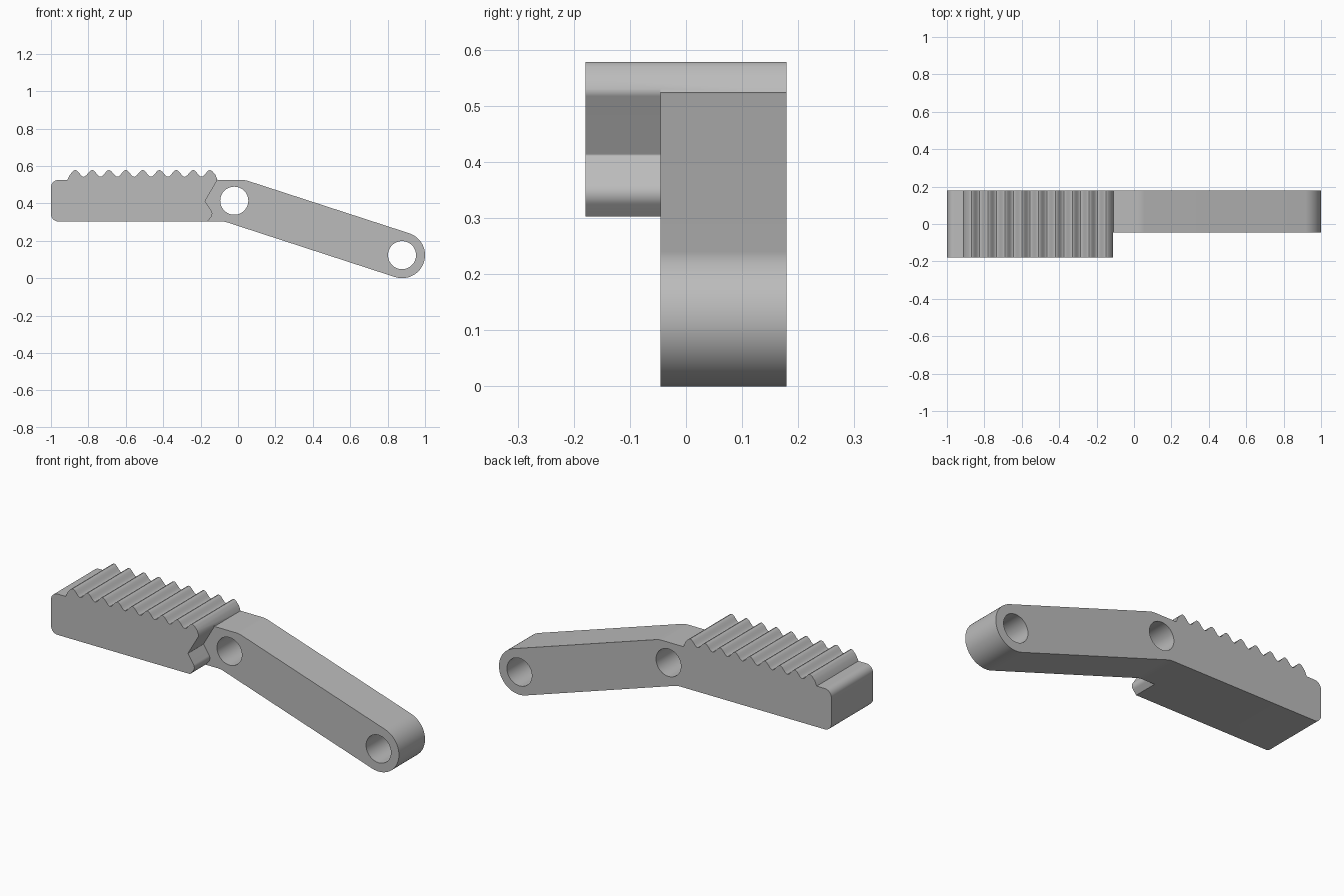
import bpy
import bmesh
import math
from mathutils import Vector

cube = bpy.data.objects.get("Cube")
if cube:
    bpy.data.objects.remove(cube)

grey = bpy.data.materials.new("plain grey")
grey.use_nodes = True
grey.diffuse_color = (0.5, 0.5, 0.5, 1)
grey.node_tree.nodes["Principled BSDF"].inputs["Base Color"].default_value = (0.5, 0.5, 0.5, 1)


def rounded(corner, before, after, radius, steps=10):
    """Points of a circular fillet at one corner of an outline."""
    c = Vector(corner)
    a, b = (Vector(before) - c).normalized(), (Vector(after) - c).normalized()
    half = a.angle(b) / 2
    centre = c + (a + b).normalized() * radius / math.sin(half)
    start = c + a * radius / math.tan(half) - centre
    end = c + b * radius / math.tan(half) - centre
    sweep = math.pi - 2 * half
    return [centre + (start * math.sin((1 - i / steps) * sweep)
                      + end * math.sin(i / steps * sweep)) / math.sin(sweep)
            for i in range(steps + 1)]


def outline(corners):
    """Expand (x, z, radius) corners into a closed outline."""
    points = []
    for i, (x, z, r) in enumerate(corners):
        before, after = corners[i - 1][:2], corners[(i + 1) % len(corners)][:2]
        points += rounded((x, z), before, after, r) if r else [Vector((x, z))]
    return points


def extrude(name, points, y0, y1):
    """Solid from an x-z outline, extruded along y."""
    bm = bmesh.new()
    face = bm.faces.new([bm.verts.new((p[0], y0, p[1])) for p in points])
    new = bmesh.ops.extrude_face_region(bm, geom=[face])["geom"]
    verts = [v for v in new if isinstance(v, bmesh.types.BMVert)]
    bmesh.ops.translate(bm, verts=verts, vec=(0, y1 - y0, 0))
    bmesh.ops.recalc_face_normals(bm, faces=bm.faces)
    mesh = bpy.data.meshes.new(name)
    bm.to_mesh(mesh)
    bm.free()
    mesh.materials.append(grey)
    obj = bpy.data.objects.new(name, mesh)
    bpy.context.collection.objects.link(obj)
    return obj


def arc(cx, cz, radius, start, end, steps):
    angles = [math.radians(start + (end - start) * i / steps) for i in range(steps + 1)]
    return [Vector((cx + radius * math.cos(t), cz + radius * math.sin(t))) for t in angles]


# Key dimensions
TOP, BOTTOM, BACK, FRONT, STEP = 0.525, 0.303, 0.179, -0.179, -0.045
PIVOT, TIP, HOLE, END = (-0.02, 0.414), (0.877, 0.123), 0.075, 0.123

# Wavy grip teeth along the top of the handle
teeth = [(-0.912, TOP, 0)]
for i in range(105):
    x = -0.9 + 0.0075 * i
    teeth.append((x, 0.56 + 0.018 * math.cos((x + 0.87) / 0.09 * math.tau), 0))
teeth.append((-0.11, TOP, 0))

# Handle and arm share one outline, ending in a round tip
tip = [(p.x, p.y, 0) for p in arc(*TIP, END, 72, -108, 32)]
body = outline([(-1, BOTTOM, 0.04), (-1, TOP, 0.04)] + teeth
               + [(0.038, TOP, 0.12)] + tip + [(-0.073, BOTTOM, 0.12)])
lever = extrude("lever", body, FRONT, BACK)

# Front notch leaves only the rear part of the arm beyond the handle
notch = outline([(-0.112, 0.7, 0), (-0.112, 0.522, 0.02), (-0.176, 0.412, 0.004),
                 (-0.13, 0.342, 0.03), (-0.168, 0.298, 0.012), (-0.2, 0.298, 0),
                 (-0.2, -0.2, 0), (1.2, -0.2, 0), (1.2, 0.7, 0)])
cutters = [extrude("notch_cutter", notch, -0.4, STEP)]

# Pivot holes through both ends of the arm
for name, centre in (("pivot_hole_cutter", PIVOT), ("tip_hole_cutter", TIP)):
    cutters.append(extrude(name, arc(*centre, HOLE, 0, 352.5, 47), -0.4, 0.4))

bpy.context.view_layer.objects.active = lever
lever.select_set(True)
for cutter in cutters:
    cut = lever.modifiers.new(cutter.name, "BOOLEAN")
    cut.operation = "DIFFERENCE"
    cut.solver = "EXACT"
    cut.object = cutter
    bpy.ops.object.modifier_apply(modifier=cut.name)
    bpy.data.objects.remove(cutter)

bpy.ops.object.shade_smooth_by_angle(angle=math.radians(30))
